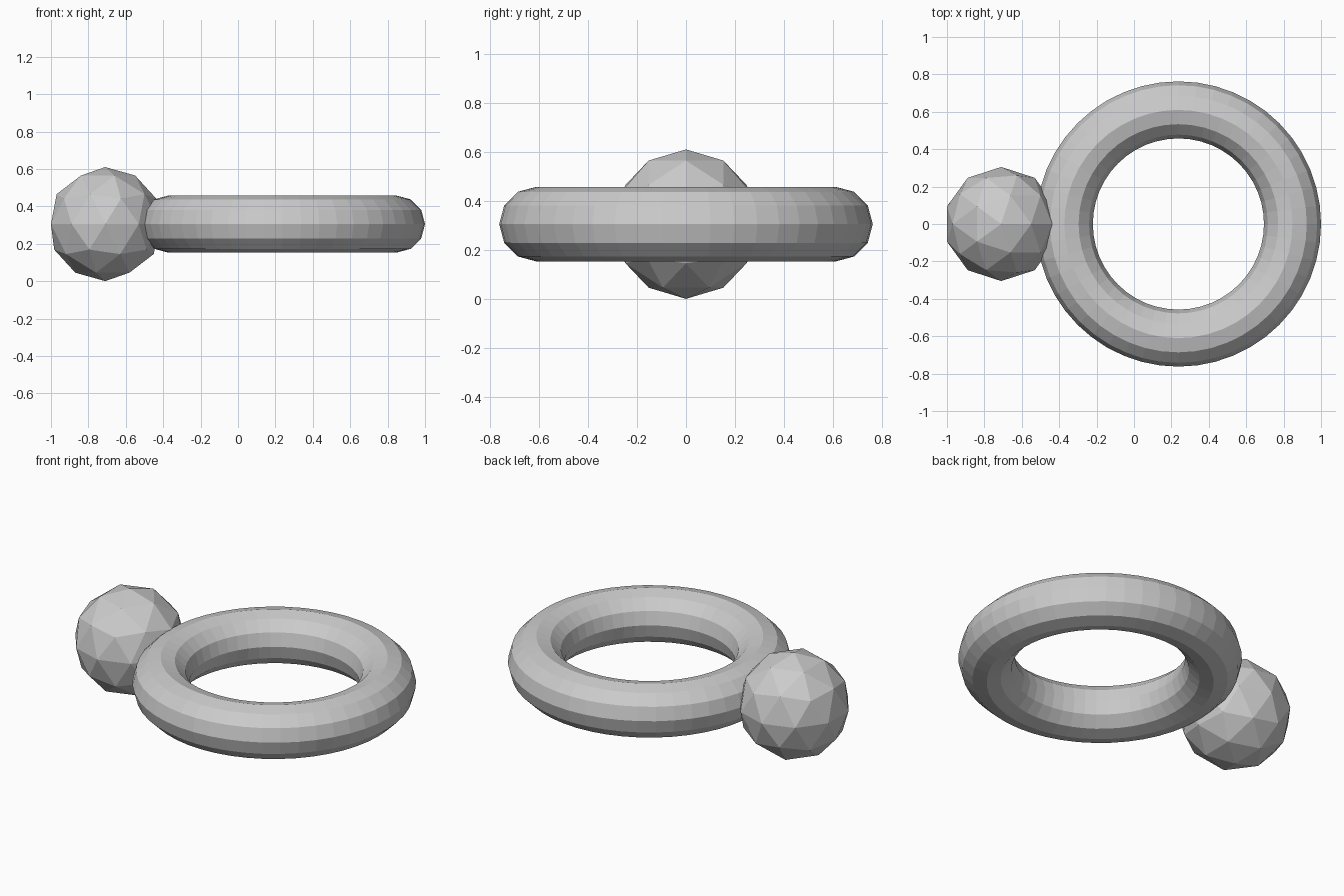
import bpy

if "Cube" in bpy.data.objects:
    bpy.data.objects.remove(bpy.data.objects["Cube"])

R = 0.305  # ball radius, also the resting height of both parts

# Flat-shaded ring lying level
bpy.ops.mesh.primitive_torus_add(
    major_segments=48, minor_segments=12,
    major_radius=2 * R, minor_radius=R / 2,
    location=(0.2375, 0, R))
bpy.context.object.name = "ring"

# Faceted ball sunk slightly into the ring's left side
bpy.ops.mesh.primitive_ico_sphere_add(
    subdivisions=2, radius=R, location=(-0.71, 0, R))
bpy.context.object.name = "faceted_ball"

for ob in bpy.data.objects:
    for face in ob.data.polygons:
        face.use_smooth = False
